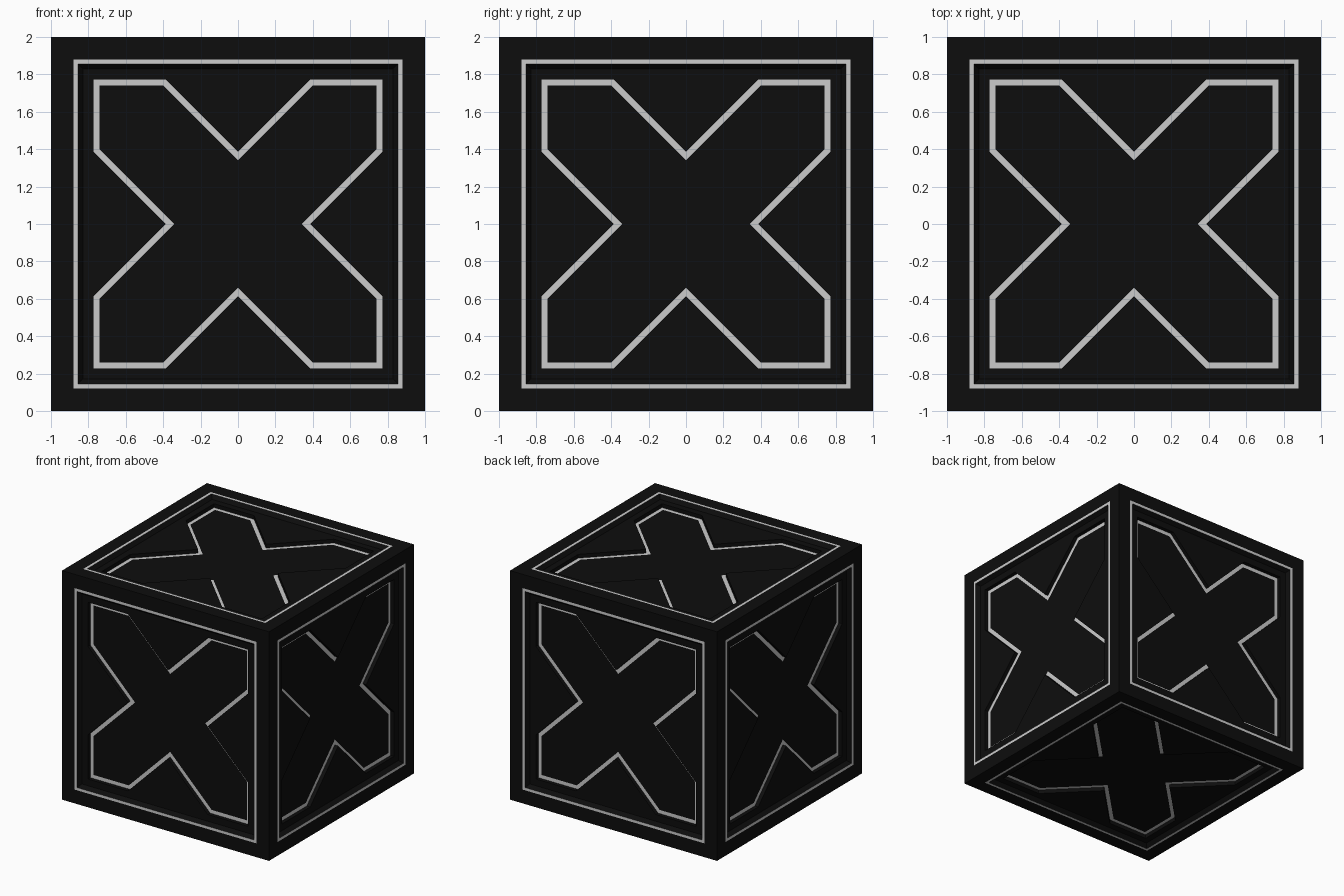
import bpy, bmesh
from math import pi
from mathutils import Matrix, Vector

if "Cube" in bpy.data.objects:
    bpy.data.objects.remove(bpy.data.objects["Cube"])

T = 0.386            # where the arm corners project onto the square loops


def loop(a, z, notch=None):
    """16-point counter-clockwise loop: a square, or a cross if notch is given."""
    c, t = (a, T) if notch is None else (notch, a - notch)
    pts = []
    for k in range(4):
        for x, y in ((0, c), (t, a), (a, a), (a, t)):
            for _ in range(k):
                x, y = y, -x
            pts.append(Vector((x, y, z)))
    return pts[::-1]


# Six cube sides, each moved from the top side
SIDES = [Matrix.Rotation(k * pi / 2, 4, 'X') for k in range(4)]
SIDES += [Matrix.Rotation(s * pi / 2, 4, 'Y') for s in (1, -1)]
LIFT = Matrix.Translation((0, 0, 1))

dark = bpy.data.materials.new("dark")
dark.diffuse_color = (0.004, 0.004, 0.004, 1)
dark.use_nodes = True
dark.node_tree.nodes["Principled BSDF"].inputs["Base Color"].default_value = dark.diffuse_color


def part(name, bands, cap=None, mat=None):
    """Repeat the bands between loop pairs (and a filled cap) on all six sides."""
    bm = bmesh.new()
    for side in SIDES:
        m = LIFT @ side
        for outer, inner in bands:
            o = [bm.verts.new(m @ p) for p in outer]
            n = [bm.verts.new(m @ p) for p in inner]
            for i in range(16):
                j = (i + 1) % 16
                bm.faces.new((o[i], o[j], n[j], n[i]))
        if cap:
            bm.faces.new([bm.verts.new(m @ p) for p in cap])
    bmesh.ops.remove_doubles(bm, verts=bm.verts, dist=1e-4)
    me = bpy.data.meshes.new(name)
    bm.to_mesh(me)
    bm.free()
    if mat:
        me.materials.append(mat)
    ob = bpy.data.objects.new(name, me)
    bpy.context.collection.objects.link(ob)


PLATE, FLOOR = 0.968, 0.935      # levels of the panel and the sunken cross

edge = loop(1.0, 1.0)
line_out, line_in = loop(0.88, 1.0), loop(0.856, 1.0)
panel_edge = loop(0.83, PLATE)
cross_top = loop(0.772, PLATE, T)
cross_out = loop(0.772, FLOOR, T)
cross_in = loop(0.740, FLOOR, 0.340)

# Outer frame of the cube
part("frame", [(edge, line_out)], mat=dark)
# Light square line on each side
part("border_line", [(line_out, line_in)])
# Lowered panel with a cross-shaped opening
part("panel", [(line_in, panel_edge), (panel_edge, cross_top), (cross_top, cross_out)], mat=dark)
# Light outline running around the cross floor
part("cross_outline", [(cross_out, cross_in)])
# Dark floor of the cross
part("cross_floor", [], cap=cross_in, mat=dark)
